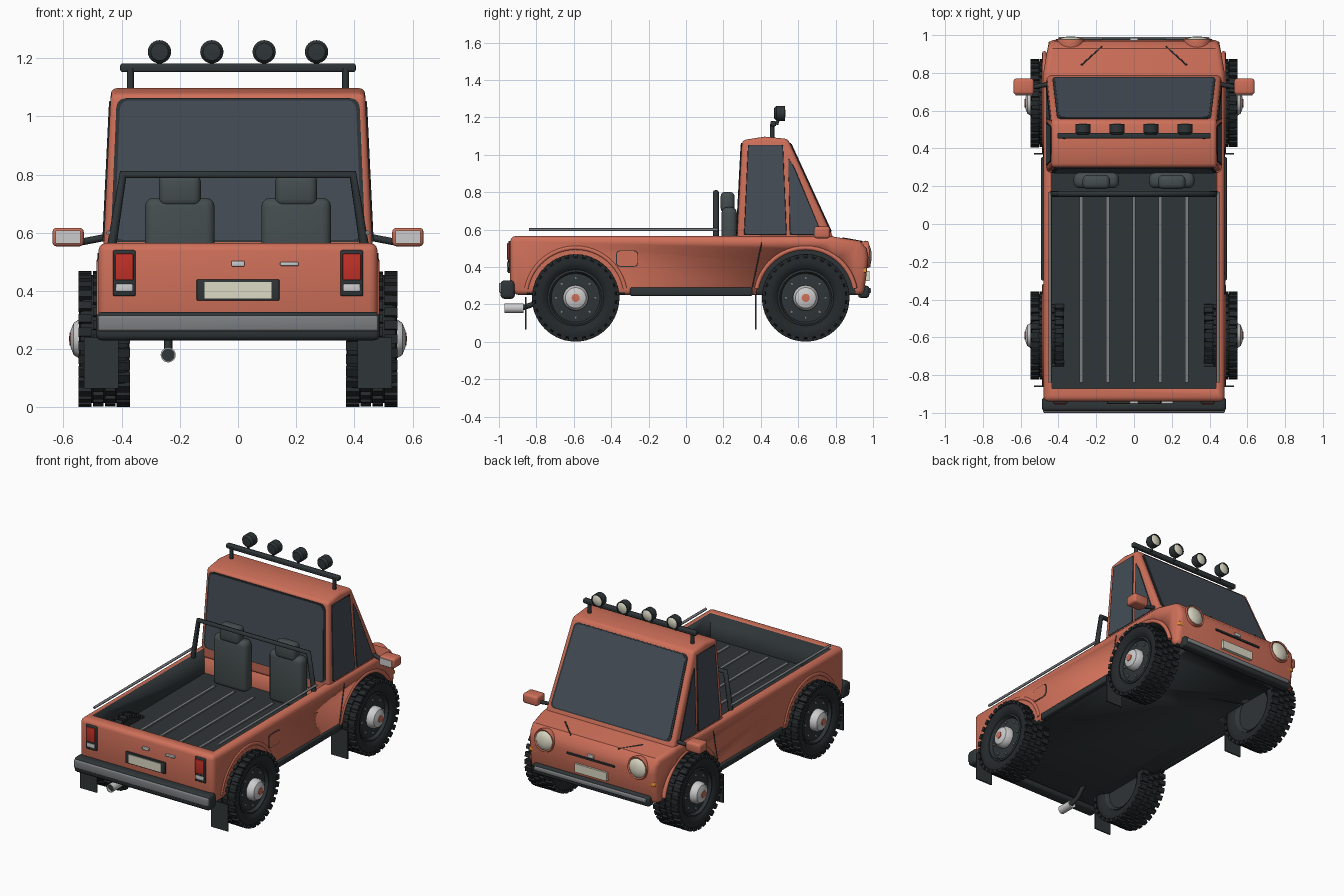
import bpy, bmesh
from math import pi, sin, cos
from mathutils import Vector, Matrix

if "Cube" in bpy.data.objects:
    bpy.data.objects.remove(bpy.data.objects["Cube"])


def mat(name, *c):
    m = bpy.data.materials.new(name)
    m.diffuse_color = (*c, 1)
    m.use_nodes = True
    m.node_tree.nodes["Principled BSDF"].inputs["Base Color"].default_value = m.diffuse_color
    return m


PAINT = mat("paint", .62, .16, .10)
DARK = mat("dark_plastic", .028, .035, .038)
TYRE = mat("rubber", .018, .022, .024)
GLASS = mat("glass", .058, .075, .095)
SEAT = mat("seat_cloth", .06, .075, .078)
STEEL = mat("steel", .55, .55, .55)
TRIM = mat("grey_trim", .2, .21, .22)
CREAM = mat("cream", .72, .70, .56)
RED = mat("red_lens", .55, .03, .02)
AMBER = mat("amber_lens", .85, .3, .03)


def finish(name, bm, m):
    bmesh.ops.recalc_face_normals(bm, faces=bm.faces)
    me = bpy.data.meshes.new(name)
    bm.to_mesh(me)
    bm.free()
    me.shade_smooth()
    me.set_sharp_from_angle(angle=.6)
    me.materials.append(m)
    ob = bpy.data.objects.new(name, me)
    bpy.context.collection.objects.link(ob)
    return ob


def bevel(bm, w, limit=.8, seg=3):
    bm.normal_update()
    es = [e for e in bm.edges if e.calc_face_angle(0) > limit]
    bmesh.ops.bevel(bm, geom=es, offset=w, offset_type='OFFSET', segments=seg,
                    profile=.5, affect='EDGES', clamp_overlap=True)


def box(name, x, y, z, m, w=0):
    bm = bmesh.new()
    bmesh.ops.create_cube(bm, size=1)
    for v in bm.verts:
        v.co = [(a + b) / 2 + c * abs(b - a) for (a, b), c in zip((x, y, z), v.co)]
    if w:
        bevel(bm, w)
    return finish(name, bm, m)


def prism(prof, width):
    # side profile (y, z) extruded across x
    bm = bmesh.new()
    l, r = [[bm.verts.new((s * width(z), y, z)) for y, z in prof] for s in (-1, 1)]
    bm.faces.new(l)
    bm.faces.new(r[::-1])
    for i in range(len(prof)):
        bm.faces.new((l[i - 1], l[i], r[i], r[i - 1]))
    bmesh.ops.recalc_face_normals(bm, faces=bm.faces)
    return bm


def panel(name, pts, t, m, r=.02):
    # flat plate with rounded corners
    bm = bmesh.new()
    f = bm.faces.new([bm.verts.new(p) for p in pts])
    bmesh.ops.bevel(bm, geom=bm.verts[:], offset=r, segments=3, profile=.5, affect='VERTICES')
    bm.faces.ensure_lookup_table()
    f = bm.faces[0]
    f.normal_update()
    n = f.normal.copy()
    base = bm.verts[:]
    ext = bmesh.ops.extrude_face_region(bm, geom=[f], use_keep_orig=True)["geom"]
    bmesh.ops.translate(bm, verts=[g for g in ext if isinstance(g, bmesh.types.BMVert)], vec=n * t)
    bmesh.ops.translate(bm, verts=base, vec=-n * t)
    return finish(name, bm, m)


def lathe(name, prof, m, loc, axis, steps=32):
    # (radius, height) profile revolved round an axis
    bm = bmesh.new()
    vs = [bm.verts.new((r, 0, a)) for r, a in prof]
    es = [bm.edges.new(p) for p in zip(vs, vs[1:])]
    bmesh.ops.spin(bm, geom=vs + es, axis=(0, 0, 1), cent=(0, 0, 0), angle=2 * pi, steps=steps)
    bmesh.ops.remove_doubles(bm, verts=bm.verts, dist=1e-5)
    bm.transform(Matrix.Translation(loc) @ Vector(axis).to_track_quat('Z', 'Y').to_matrix().to_4x4())
    return finish(name, bm, m)


def rod(name, pts, r, m):
    cu = bpy.data.curves.new(name, 'CURVE')
    cu.dimensions = '3D'
    cu.bevel_depth, cu.bevel_resolution, cu.use_fill_caps = r, 2, True
    sp = cu.splines.new('POLY')
    sp.points.add(len(pts) - 1)
    for p, q in zip(sp.points, pts):
        p.co = (*q, 1)
    cu.materials.append(m)
    ob = bpy.data.objects.new(name, cu)
    bpy.context.collection.objects.link(ob)
    return ob


AXLES, WZ = (-.59, .64), .235

# Lower body with tapered nose, open bed and wheel wells
bm = prism([(-.92, .25), (.95, .25), (.965, .36), (.975, .45), (.965, .5), (.93, .54),
            (.77, .565), (-.94, .565), (-.94, .33)], lambda z: .48)
bmesh.ops.bisect_plane(bm, geom=bm.verts[:] + bm.edges[:] + bm.faces[:], plane_co=(0, .8, 0), plane_no=(0, 1, 0))
for v in bm.verts:
    if v.co.y > .8:
        v.co.x *= 1 - (v.co.y - .8) * .36
bevel(bm, .028)
body = finish("body", bm, PAINT)
cutters = [box("bed_cutter", (-.435, .435), (-.87, .28), (.40, .8), DARK)]
for y in AXLES:
    for s in (-1, 1):
        cutters.append(lathe("well_cutter", [(0, 0), (.265, 0), (.265, .3), (0, .3)], DARK,
                             (s * .34, y, WZ), (s, 0, 0), 48))
for c in cutters:
    c.hide_render = True
    b = body.modifiers.new("cut", 'BOOLEAN')
    b.operation, b.solver, b.object = 'DIFFERENCE', 'EXACT', c
bpy.context.view_layer.update()
cut = bpy.data.meshes.new_from_object(body.evaluated_get(bpy.context.evaluated_depsgraph_get()))
body.modifiers.clear()
body.data = cut
for c in cutters:
    bpy.data.objects.remove(c)
cut.materials.clear()
cut.materials.append(PAINT)
cut.materials.append(DARK)
for p in cut.polygons:
    c = p.center
    well = abs(c.x) < .474 and any((c.y - y) ** 2 + (c.z - WZ) ** 2 < .268 ** 2 for y in AXLES)
    bed = abs(c.x) < .4355 and -.872 < c.y < .275 and .39 < c.z < .56
    p.material_index = int(well or bed or p.normal.z < -.9)

# Cab
side_x = lambda z: .463 - .048 * (z - .54)
bm = prism([(.27, .5), (.30, 1.078), (.42, 1.097), (.545, 1.085), (.80, .53)], side_x)
bevel(bm, .02, .6)
finish("cab", bm, PAINT)
fy = lambda z: .545 + (1.085 - z) * .4595
ry = lambda z: .27 + (z - .5) * .0519


def glass(name, pts, seal):
    c = sum((Vector(p) for p in pts), Vector()) / len(pts)
    panel(name + "_seal", [c + (Vector(p) - c) * seal for p in pts], .004, DARK, .03)
    panel(name, pts, .007, GLASS, .03)


for name, f, zb, xb, xt in (("windscreen", fy, .59, .42, .395), ("rear_window", ry, .575, .425, .405)):
    glass(name, [(-xb, f(zb), zb), (xb, f(zb), zb), (xt, f(1.055), 1.055), (-xt, f(1.055), 1.055)], 1.03)
for s in (-1, 1):
    for name, q in (("door_window", [(.315, .575), (.535, .575), (.515, 1.05), (.335, 1.05)]),
                    ("quarter_window", [(.56, .575), (.725, .575), (.575, .93), (.548, .98)])):
        pts = [(s * side_x(z), y, z) for y, z in q]
        panel(name, pts, .005, GLASS, .012)
        rod(name + "_seal", pts + pts[:1], .005, DARK)

# Wheels: tyre, tread blocks, rim, bolts, hub
for y in AXLES:
    for s in (-1, 1):
        loc, ax = (s * .46, y, WZ), (s, 0, 0)
        lathe("tyre", [(.145, -.06), (.165, -.08), (.19, -.087), (.213, -.082), (.22, -.065), (.22, .065),
                       (.213, .082), (.19, .087), (.165, .08), (.145, .06)], TYRE, loc, ax, 48)
        lathe("rim", [(0, -.05), (.13, -.05), (.15, -.07), (.15, .07), (.14, .074), (.13, .055),
                      (.08, .06), (0, .06)], DARK, loc, ax, 40)
        lathe("hub_cap", [(.068, .055), (.068, .085), (.055, .105), (.03, .115), (0, .117)], STEEL, loc, ax)
        lathe("hub_centre", [(.022, .11), (.022, .119), (0, .121)], PAINT, loc, ax, 16)
        bm = bmesh.new()
        for i in range(30):
            for row, (a, w, d) in enumerate(((-.066, .046, .022), (-.021, .036, .02), (.021, .036, .02), (.066, .046, .022))):
                th = 2 * pi * (i + .5 * (row % 2)) / 30
                M = (Matrix.Translation(loc) @ Matrix.Rotation(th, 4, 'X')
                     @ Matrix.Translation((a, 0, .2225)) @ Matrix.Diagonal((w, .03, d, 1)))
                bmesh.ops.create_cube(bm, size=1, matrix=M)
        finish("tread", bm, TYRE)
        for i in range(8):
            t = i * pi / 4
            lathe("wheel_bolt", [(.008, .05), (.008, .066), (0, .068)], TRIM,
                  (s * .46, y + .107 * cos(t), WZ + .107 * sin(t)), ax, 8)
        # Arch flare and mudflap
        rod("arch_flare", [(s * .474, y + .268 * cos(t), WZ + .268 * sin(t))
                           for t in [pi * (.06 + .88 * k / 24) for k in range(25)]], .013, PAINT)
        fl = y - .268
        box("mudflap", (s * .41, s * .53), (fl - .004, fl + .004), (.065, .25 if y > 0 else .24), DARK)

# Bed floor ribs
for i in range(-2, 3):
    box("bed_rib", (i * .14 - .009, i * .14 + .009), (-.84, .16), (.398, .408), TRIM)

# Parts mirrored left and right
for s in (-1, 1):
    rod("bed_rail", [(s * .445, -.84, .60), (s * .445, .17, .60)], .008, TRIM)
    box("sill", (s * .455, s * .492), (-.30, .355), (.245, .29), DARK, .01)
    rod("door_line", [(s * .48, .355, .29), (s * .48, .405, .53)], .003, DARK)
    rod("bonnet_line", [(s * .28, .84, .554), (s * .17, .94, .536)], .004, DARK)
    box("seat_back", (s * .2 - .12, s * .2 + .12), (.19, .272), (.39, .72), SEAT, .03)
    box("headrest", (s * .2 - .072, s * .2 + .072), (.185, .26), (.69, .802), SEAT, .025)
    # Door mirror
    rod("mirror_arm", [(s * .45, .74, .585), (s * .54, .725, .568)], .012, DARK)
    box("mirror", (s * .53, s * .638), (.685, .77), (.553, .617), PAINT, .015)
    box("mirror_glass", (s * .541, s * .627), (.681, .69), (.563, .607), STEEL)
    # Tail light
    box("tail_light_housing", (s * .352, s * .43), (-.95, -.92), (.382, .54), DARK, .006)
    box("tail_light", (s * .36, s * .422), (-.956, -.94), (.437, .528), RED, .004)
    box("reversing_light", (s * .362, s * .42), (-.954, -.94), (.398, .424), STEEL, .004)
    # Headlight and indicator
    lathe("headlight_rim", [(0, -.07), (.062, -.06), (.073, 0), (.068, .014), (.06, .01)], PAINT,
          (s * .335, .968, .468), (0, 1, .08))
    lathe("headlight_lens", [(.063, .004), (.05, .016), (.025, .023), (0, .025)], CREAM,
          (s * .335, .968, .468), (0, 1, .08))
    box("indicator", (s * .395, s * .452), (.925, .967), (.37, .395), AMBER, .006)
    # Roof bar legs and lamps
    rod("roof_bar_leg", [(s * .37, .46, 1.08), (s * .37, .46, 1.165)], .012, DARK)
    for x in (.09, .27):
        lathe("roof_lamp", [(0, -.03), (.03, -.028), (.04, -.015), (.04, .03), (.034, .03)], DARK,
              (s * x, .50, 1.222), (0, 1, 0), 24)
        lathe("roof_lamp_lens", [(.035, .024), (.02, .031), (0, .033)], CREAM, (s * x, .50, 1.222), (0, 1, 0), 24)
        rod("roof_lamp_stem", [(s * x, .485, 1.16), (s * x, .495, 1.195)], .008, DARK)
box("roof_bar", (-.405, .405), (.452, .482), (1.152, 1.182), DARK, .008)
rod("roll_bar", [(-.435, .16, .55), (-.395, .16, .80), (.395, .16, .80), (.435, .16, .55)], .016, DARK)

# Tailgate fittings and fuel flap
box("rear_plate_frame", (-.142, .142), (-.952, -.93), (.367, .44), DARK, .004)
box("rear_plate", (-.116, .116), (-.956, -.94), (.374, .43), CREAM)
box("tailgate_lock", (-.023, .023), (-.952, -.93), (.484, .503), STEEL, .004)
box("tailgate_handle", (.145, .208), (-.952, -.93), (.486, .5), STEEL, .004)
for name, g, t, m in (("fuel_flap_gap", .004, .002, DARK), ("fuel_flap", 0, .004, PAINT)):
    panel(name, [(.48, y, z) for y, z in ((-.37 - g, .405 - g), (-.26 + g, .405 - g),
                                          (-.26 + g, .485 + g), (-.37 - g, .485 + g))], t, m)

# Bumpers, nose trim, exhaust
box("rear_bumper", (-.488, .488), (-.992, -.915), (.23, .328), DARK, .02)
box("rear_bumper_strip", (-.482, .482), (-1.0, -.95), (.262, .315), TRIM, .008)
box("front_bumper", (-.42, .42), (.92, .98), (.235, .30), DARK, .015)
box("front_bumper_strip", (-.40, .40), (.95, .99), (.262, .288), TRIM, .006)
box("front_plate", (-.115, .115), (.95, .98), (.325, .38), CREAM)
box("grille_slot", (-.17, .17), (.95, .981), (.428, .44), DARK)
box("nose_catch", (-.022, .022), (.95, .985), (.445, .466), STEEL, .004)
lathe("exhaust", [(.026, 0), (.026, .10), (.021, .10), (.021, .02)], STEEL, (-.24, -.87, .18), (0, -1, 0), 20)
lathe("exhaust_bore", [(.022, .085), (0, .085)], DARK, (-.24, -.87, .18), (0, -1, 0), 20)
rod("exhaust_pipe", [(-.24, -.88, .18), (-.24, -.82, .20), (-.24, -.76, .26)], .014, DARK)
